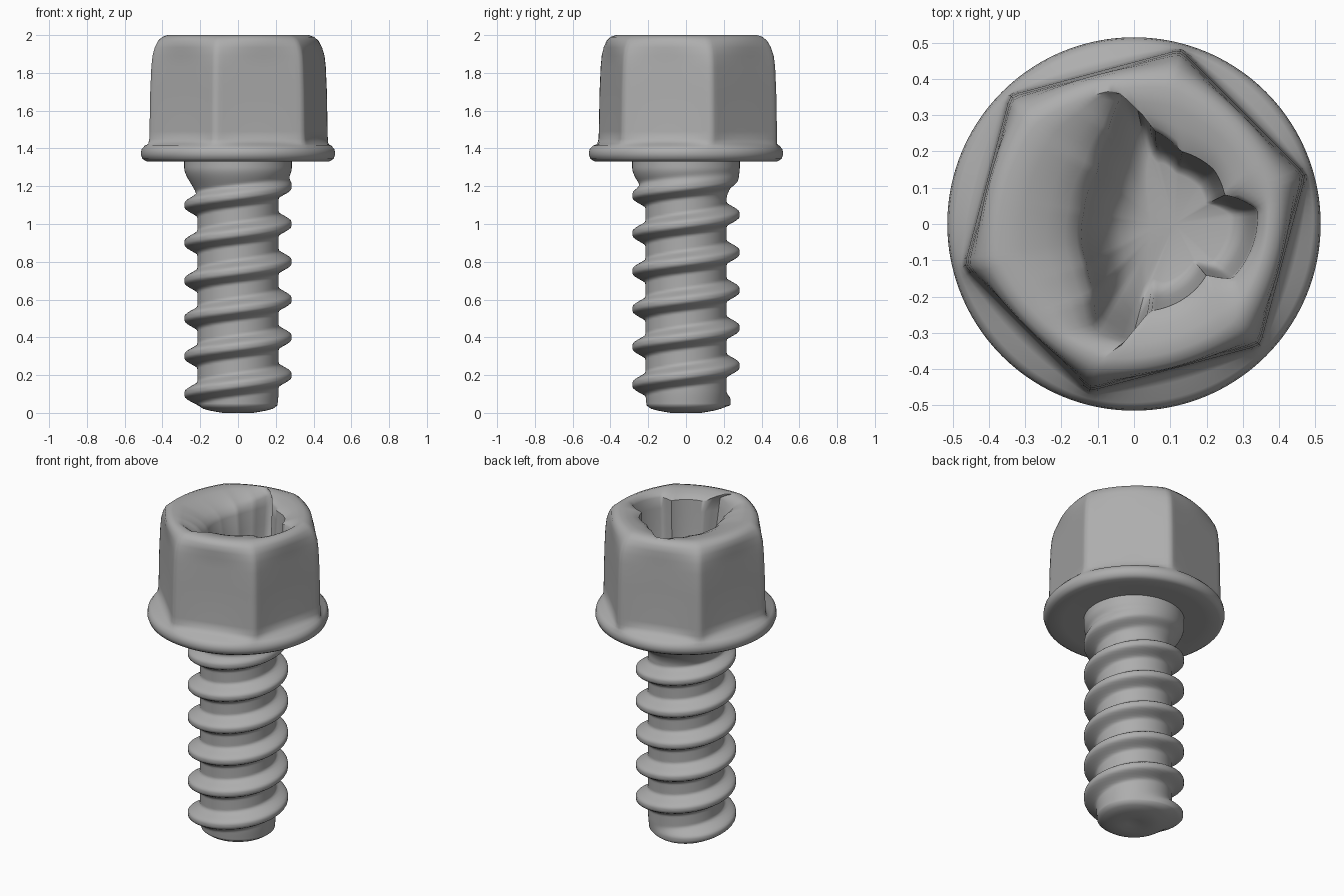
import bpy, bmesh, math
from math import sin, cos, pi, radians

if "Cube" in bpy.data.objects:
    bpy.data.objects.remove(bpy.data.objects["Cube"])

N = 144  # points around every ring
ANG = [2 * pi * i / N for i in range(N)]
grey = bpy.data.materials.new("dark_grey_metal")
grey.diffuse_color = (0.42, 0.42, 0.42, 1)
grey.use_nodes = True
grey.node_tree.nodes["Principled BSDF"].inputs["Base Color"].default_value = grey.diffuse_color


def clamp(v, a=0.0, b=1.0):
    return max(a, min(b, v))


def smooth(v):
    v = clamp(v)
    return v * v * (3 - 2 * v)


def loft(name, rings, angle):
    """Skin a list of point rings and close both ends."""
    bm = bmesh.new()
    rows = [[bm.verts.new(p) for p in ring] for ring in rings]
    for a, b in zip(rows, rows[1:]):
        for i in range(N):
            j = (i + 1) % N
            bm.faces.new((a[i], a[j], b[j], b[i]))
    for row in (rows[0], rows[-1]):
        mid = bm.verts.new([sum(v.co[k] for v in row) / N for k in range(3)])
        for i in range(N):
            bm.faces.new((row[i], row[(i + 1) % N], mid))
    bmesh.ops.recalc_face_normals(bm, faces=bm.faces)
    me = bpy.data.meshes.new(name)
    bm.to_mesh(me)
    bm.free()
    me.materials.append(grey)
    ob = bpy.data.objects.new(name, me)
    bpy.context.collection.objects.link(ob)
    bpy.ops.object.select_all(action='DESELECT')
    ob.select_set(True)
    bpy.context.view_layer.objects.active = ob
    bpy.ops.object.shade_smooth_by_angle(angle=radians(angle))
    return ob


def hex_r(t):
    """Unit hexagon radius, corner at 15 degrees, corners slightly eased."""
    d = (t - radians(15)) % (pi / 3) - pi / 6
    return min(cos(pi / 6) / cos(d), 0.992)


def head_ring(r, z, k):
    """k = 0 gives a circle, k = 1 gives the hexagon."""
    out = []
    for t in ANG:
        q = r * (1 - k + k * hex_r(t))
        out.append((q * cos(t) + 0.003 * k, q * sin(t) + 0.01 * k, z))
    return out


# Flange and hexagonal sides: radius, height, hexagon amount
rings = [head_ring(*p) for p in [
    (0.20, 1.345, 0), (0.40, 1.335, 0), (0.485, 1.332, 0), (0.506, 1.345, 0),
    (0.515, 1.37, 0), (0.511, 1.395, 0), (0.499, 1.415, 0.1), (0.495, 1.425, 0.6),
    (0.493, 1.45, 0.95), (0.492, 1.49, 1), (0.488, 1.70, 1), (0.482, 1.83, 1),
    (0.475, 1.89, 0.92), (0.461, 1.935, 0.7), (0.440, 1.97, 0.45),
    (0.415, 1.99, 0.33), (0.385, 2.0, 0.3)]]

# Driver recess: worn star outline, steep on the right and sloping on the left
CX = 0.08
OUTLINE = [(0.34, 0.04), (0.25, 0.08), (0.22, 0.15), (0.13, 0.20), (0.05, 0.26),
           (0.01, 0.36), (-0.03, 0.36), (-0.07, 0.26), (-0.11, 0.15), (-0.15, 0.03),
           (-0.14, -0.12), (-0.12, -0.20), (-0.11, -0.29), (-0.01, -0.33),
           (0.04, -0.24), (0.20, -0.14), (0.27, -0.15), (0.33, -0.05)]
polar = sorted((math.atan2(y, x - CX) % (2 * pi), math.hypot(x - CX, y)) for x, y in OUTLINE)
polar = [(polar[-1][0] - 2 * pi, polar[-1][1])] + polar + [(polar[0][0] + 2 * pi, polar[0][1])]


def rim(t):
    for (a, ra), (b, rb) in zip(polar, polar[1:]):
        if a <= t <= b:
            r = ra + (rb - ra) * (t - a) / (b - a)
            return CX + r * cos(t), r * sin(t)


rims = [rim(t) for t in ANG]
top = rings[-1]
for f, drop in [(0.3, 0.004), (0.6, 0.012), (0.85, 0.023), (1.0, 0.035)]:
    ring = []
    for (x, y, _), (u, v) in zip(top, rims):
        left = 1.2 * smooth(-u / 0.15)
        ring.append((x + (u - x) * f, y + (v - y) * f, 2.0 - drop * (1 + left)))
    rings.append(ring)
for f, z in [(0.10, 1.90), (0.25, 1.80), (0.45, 1.70), (0.7, 1.62), (1.0, 1.575),
             (1.4, 1.555), (1.7, 1.55)]:
    ring = []
    for u, v in rims:
        s = 1 - f * (0.5 - 0.32 * smooth((u + 0.15) / 0.25))
        ring.append((CX + (u - CX) * s, v * s, z))
    rings.append(ring)
loft("hex_head", rings, 45)

# Threaded shaft: core radius plus a helical ridge and a flared neck
PITCH, CORE, CREST = 0.2, 0.215, 0.284


def shaft_r(t, z):
    phase = (z - 0.1 - PITCH * (t - pi) / (2 * pi)) / PITCH
    d = abs(phase - round(phase)) * PITCH
    ridge = 1 - smooth((d - 0.01) / 0.055)
    turn = 0.1 + PITCH * (t - pi) / (2 * pi) + PITCH * round(phase)
    ridge *= smooth((turn - 0.03) / 0.06) * (1 - smooth((turn - 1.22) / 0.08))
    base = CORE - 0.008 * (1 - smooth(z / 0.12))
    base += 0.07 * smooth((z - 1.13) / 0.17)
    return base + max(0, CREST - base) * ridge


rings = [[(r * cos(t), r * sin(t), z) for t in ANG]
         for r, z in [(0.04, 0.012), (0.08, 0.0), (0.15, 0.012), (0.185, 0.022)]]
for i in range(132):
    z = 0.04 + 0.01 * i
    rings.append([(shaft_r(t, z) * cos(t), shaft_r(t, z) * sin(t), z) for t in ANG])
loft("threaded_shaft", rings, 75)
